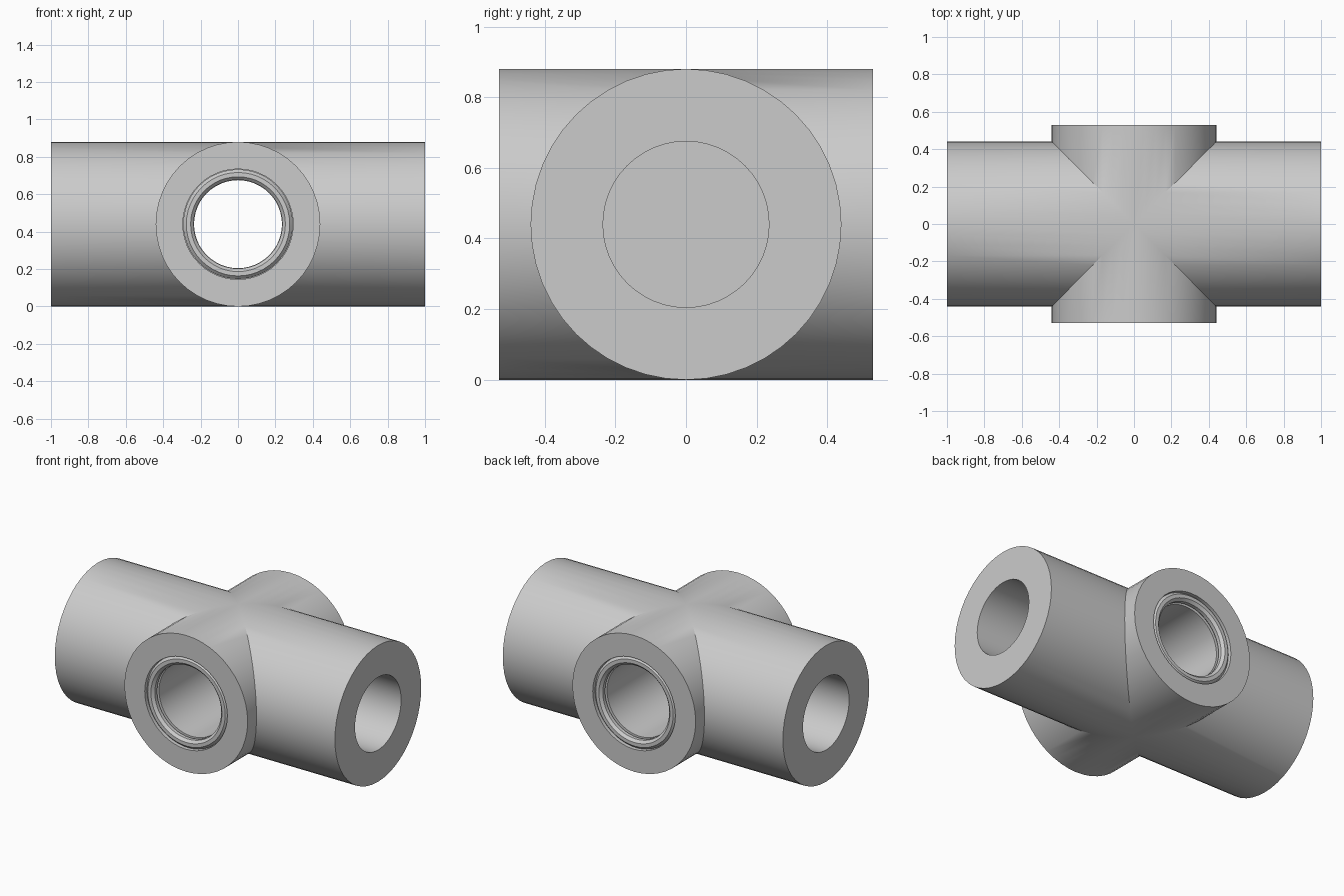
import bpy, bmesh, math
from mathutils import Matrix

if "Cube" in bpy.data.objects:
    bpy.data.objects.remove(bpy.data.objects["Cube"])

R, BORE, SEAT = 0.44, 0.235, 0.295   # outer, bore and seal seat radii
SEG = 48
HALF_X, HALF_Y = 1.0, 0.53

metal = bpy.data.materials.new("grey_metal")
metal.diffuse_color = (0.6, 0.6, 0.6, 1)
metal.use_nodes = True
metal.node_tree.nodes["Principled BSDF"].inputs["Base Color"].default_value = metal.diffuse_color


def finish(name, bm):
    bmesh.ops.remove_doubles(bm, verts=bm.verts, dist=1e-5)
    bmesh.ops.recalc_face_normals(bm, faces=bm.faces)
    bmesh.ops.translate(bm, verts=bm.verts, vec=(0, 0, R))
    me = bpy.data.meshes.new(name)
    bm.to_mesh(me)
    bm.free()
    me.materials.append(metal)
    ob = bpy.data.objects.new(name, me)
    bpy.context.collection.objects.link(ob)
    bpy.context.view_layer.objects.active = ob
    ob.select_set(True)
    bpy.ops.object.shade_smooth_by_angle(angle=math.radians(30))
    ob.select_set(False)


def loft(bm, rings, turn, closed=False):
    """Bridge successive rings of points, turned about z."""
    vs = [[bm.verts.new(turn @ Matrix.Translation(p).to_translation()) for p in r] for r in rings]
    pairs = list(zip(vs, vs[1:])) + ([(vs[-1], vs[0])] if closed else [])
    for a, b in pairs:
        for i in range(SEG):
            j = (i + 1) % SEG
            bm.faces.new((a[i], a[j], b[j], b[i]))
    return vs


def ring(x, r):
    return [(x, r * math.cos(t), r * math.sin(t))
            for t in (2 * math.pi * i / SEG for i in range(SEG))]


# Four-way body: each arm starts at the mitred seam where the equal pipes meet
bm = bmesh.new()
seam = [(abs(y), y, z) for _, y, z in ring(0, R)]
for k in range(4):
    turn = Matrix.Rotation(k * math.pi / 2, 3, 'Z')
    if k % 2 == 0:      # long arm with a blind bore
        vs = loft(bm, [seam, ring(HALF_X, R), ring(HALF_X, BORE), ring(0.35, BORE)], turn)
        bm.faces.new(vs[-1])
    else:               # short arm with a seal seat and a through bore
        loft(bm, [seam, ring(HALF_Y, R), ring(HALF_Y, SEAT), ring(HALF_Y - 0.06, SEAT),
                  ring(HALF_Y - 0.06, BORE), ring(0, BORE)], turn)
finish("cross_body", bm)

# Seal rings lying in the seats of the short arms
mid, thick = (BORE + SEAT) / 2, (SEAT - BORE) / 2
for name, k in (("back_seal", 1), ("front_seal", 3)):
    bm = bmesh.new()
    section = [math.pi * (i + 0.5) / 4 for i in range(8)]
    loft(bm, [ring(HALF_Y - 0.032 + thick * math.sin(a), mid + thick * math.cos(a))
              for a in section], Matrix.Rotation(k * math.pi / 2, 3, 'Z'), closed=True)
    finish(name, bm)
